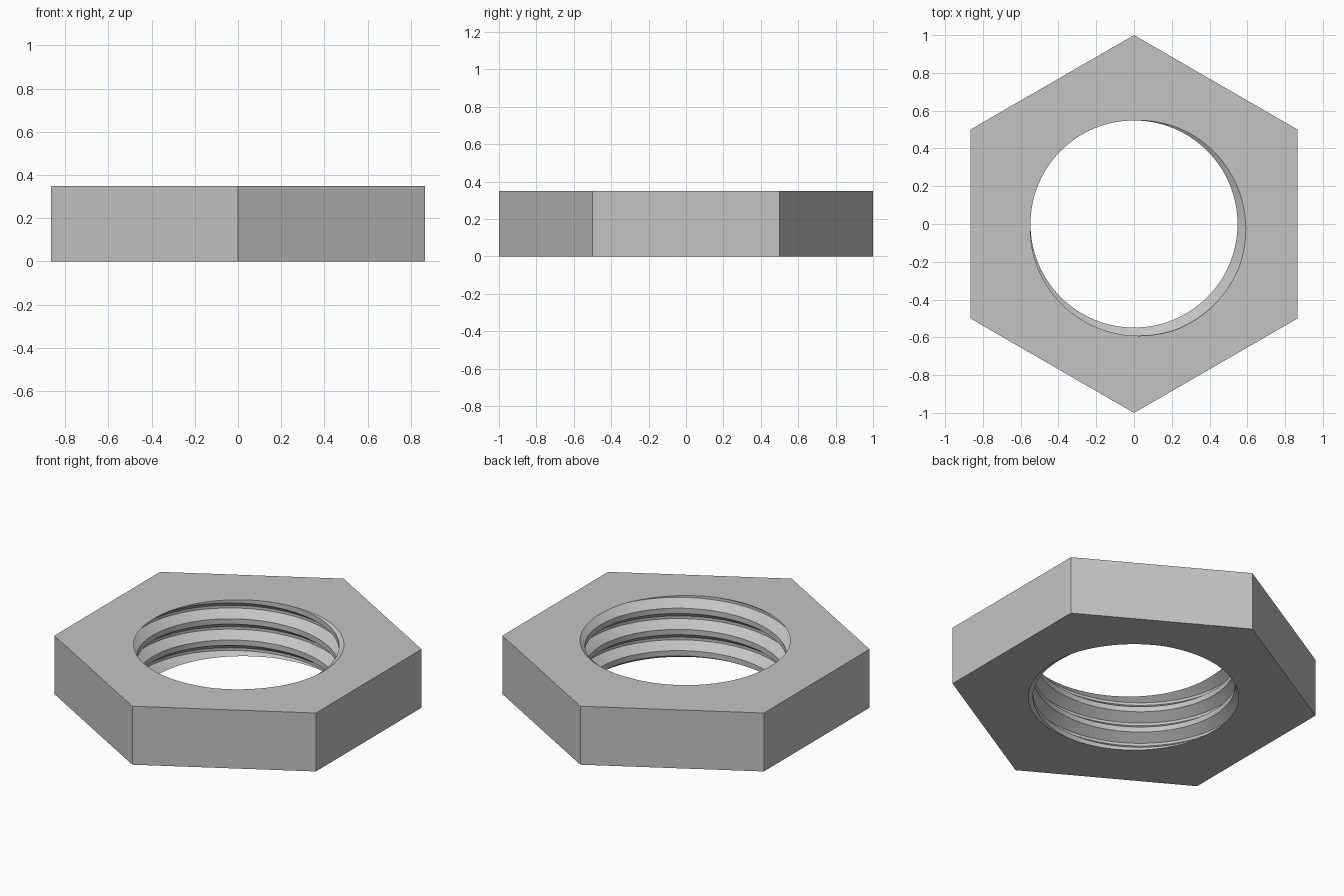
import bpy, bmesh, math
from mathutils import Vector

cube = bpy.data.objects.get("Cube")
if cube:
    bpy.data.objects.remove(cube)

HEIGHT, PITCH = 0.35, 0.127
CREST, ROOT = 0.548, 0.602      # inner and outer thread radii
SEGS, TURNS = 128, 6
# One thread pitch, upwards: (fraction of pitch, radius)
PROFILE = [(0, CREST), (5 / 16, ROOT), (7 / 16, ROOT), (12 / 16, CREST)]

steel = bpy.data.materials.new("steel_grey")
steel.use_nodes = True
colour = (0.55, 0.55, 0.55, 1)
steel.diffuse_color = colour
steel.node_tree.nodes["Principled BSDF"].inputs["Base Color"].default_value = colour

bm = bmesh.new()

# Right-handed helical thread, longer than the nut
columns = []
for i in range(SEGS):
    a = math.tau * i / SEGS
    start = HEIGHT + PITCH * (a / math.tau - 0.25 - TURNS + 2)
    columns.append([
        bm.verts.new((r * math.cos(a), r * math.sin(a), start + PITCH * (k + f)))
        for k in range(TURNS) for f, r in PROFILE])
for i in range(SEGS):
    # The last column joins the first one a full pitch higher
    shift = len(PROFILE) if i == SEGS - 1 else 0
    left, right = columns[i], columns[(i + 1) % SEGS]
    for j in range(len(left) - 1 - shift):
        bm.faces.new((left[j], left[j + 1], right[j + 1 + shift], right[j + shift]))

# Trim the thread flush with the top and bottom
for z, direction in ((0, -1), (HEIGHT, 1)):
    bmesh.ops.bisect_plane(bm, geom=bm.verts[:] + bm.edges[:] + bm.faces[:], dist=1e-6,
                           plane_co=Vector((0, 0, z)), plane_no=Vector((0, 0, direction)),
                           clear_outer=True)
bmesh.ops.remove_doubles(bm, verts=bm.verts[:], dist=1e-5)

# Hexagonal sides
rings = []
for z in (0, HEIGHT):
    rings.append([bm.verts.new((math.cos(a), math.sin(a), z))
                  for a in (math.radians(30 + 60 * n) for n in range(6))])
low, high = rings
for n in range(6):
    m = (n + 1) % 6
    bm.faces.new((low[n], low[m], high[m], high[n]))

# Flat top and bottom around the bore
for z in (0, HEIGHT):
    rim = [e for e in bm.edges if e.is_boundary
           and all(abs(v.co.z - z) < 1e-4 for v in e.verts)]
    bmesh.ops.triangle_fill(bm, edges=rim, use_beauty=True, use_dissolve=False)
bmesh.ops.recalc_face_normals(bm, faces=bm.faces[:])

mesh = bpy.data.meshes.new("hex_nut")
bm.to_mesh(mesh)
bm.free()
mesh.materials.append(steel)
nut = bpy.data.objects.new("hex_nut", mesh)
bpy.context.collection.objects.link(nut)
bpy.context.view_layer.objects.active = nut
nut.select_set(True)
bpy.ops.object.shade_smooth_by_angle(angle=math.radians(25))
